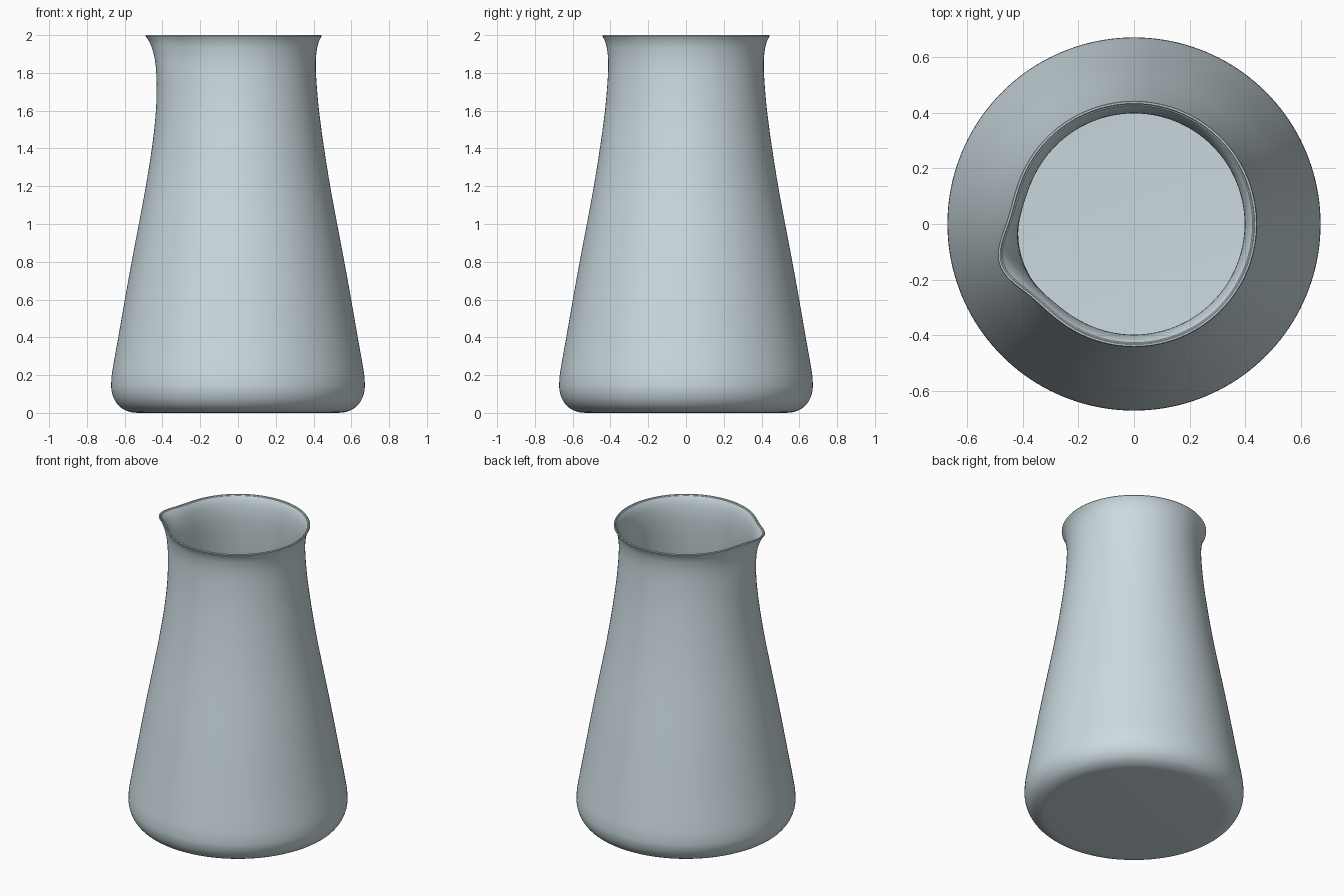
import bpy, bmesh
from math import pi, cos, sin, exp, radians
from mathutils import Vector

if "Cube" in bpy.data.objects:
    bpy.data.objects.remove(bpy.data.objects["Cube"])

SEG = 160
WALL = 0.014
SPOUT_ANGLE = radians(196.5)

# Outer profile (radius, height), from base edge to rim
keys = [(0.53, 0), (0.575, 0.006), (0.62, 0.028), (0.652, 0.066), (0.669, 0.115),
        (0.671, 0.165), (0.664, 0.23), (0.634, 0.4), (0.599, 0.6), (0.563, 0.8),
        (0.525, 1.0), (0.488, 1.2), (0.456, 1.4), (0.429, 1.6), (0.415, 1.76),
        (0.412, 1.86), (0.418, 1.925), (0.428, 1.965), (0.443, 1.995)]


def smooth(points, steps=4):
    """Catmull-Rom curve through the points."""
    p = [Vector(q) for q in points]
    p = [2 * p[0] - p[1]] + p + [2 * p[-1] - p[-2]]
    out = []
    for a, b, c, d in zip(p, p[1:], p[2:], p[3:]):
        for i in range(steps):
            t = i / steps
            out.append(0.5 * (2 * b + (c - a) * t + (2 * a - 5 * b + 4 * c - d) * t * t
                              + (3 * b - a - 3 * c + d) * t ** 3))
    return out + [p[-2]]


def inset(points, dist):
    """Shift the profile towards the inside of the vessel."""
    out = []
    for i, q in enumerate(points):
        t = (points[min(i + 1, len(points) - 1)] - points[max(i - 1, 0)]).normalized()
        out.append(q + Vector((-t.y, t.x)) * dist)
    return out


def spout(angle, z):
    """Extra radius that pulls the pouring lip out of the rim."""
    h = max(0.0, (z - 1.35) / 0.65)
    d = (angle - SPOUT_ANGLE + pi) % (2 * pi) - pi
    sigma = radians(10.5 + 14 * (1 - min(h, 1)))
    return 0.064 * h ** 2.2 * exp(-0.5 * (d / sigma) ** 2)


outer = smooth(keys)
inner = inset(outer, WALL)
inner[-1].y = 1.995
# Rounded rim between the two walls
rim = [Vector((0.440, 2.0)), Vector((0.434, 2.0))]
profile = outer + rim + inner[::-1]

# Vessel body: lathe the profile, close floor and base
bm = bmesh.new()
rings = []
for r, z in profile:
    ring = []
    for i in range(SEG):
        a = 2 * pi * i / SEG
        rr = r + spout(a, z)
        ring.append(bm.verts.new((rr * cos(a), rr * sin(a), z)))
    rings.append(ring)
for lo, hi in zip(rings, rings[1:]):
    for i in range(SEG):
        j = (i + 1) % SEG
        bm.faces.new((lo[i], lo[j], hi[j], hi[i]))
bm.faces.new(rings[0][::-1])
bm.faces.new(rings[-1])
bmesh.ops.recalc_face_normals(bm, faces=bm.faces)

mesh = bpy.data.meshes.new("carafe")
bm.to_mesh(mesh)
bm.free()
carafe = bpy.data.objects.new("carafe", mesh)
bpy.context.collection.objects.link(carafe)

# Pale blue-grey glaze
mat = bpy.data.materials.new("pale_glaze")
mat.diffuse_color = (0.6, 0.7, 0.74, 1)
mat.use_nodes = True
mat.node_tree.nodes["Principled BSDF"].inputs["Base Color"].default_value = mat.diffuse_color
mesh.materials.append(mat)

bpy.context.view_layer.objects.active = carafe
carafe.select_set(True)
bpy.ops.object.shade_smooth_by_angle(angle=radians(40))
